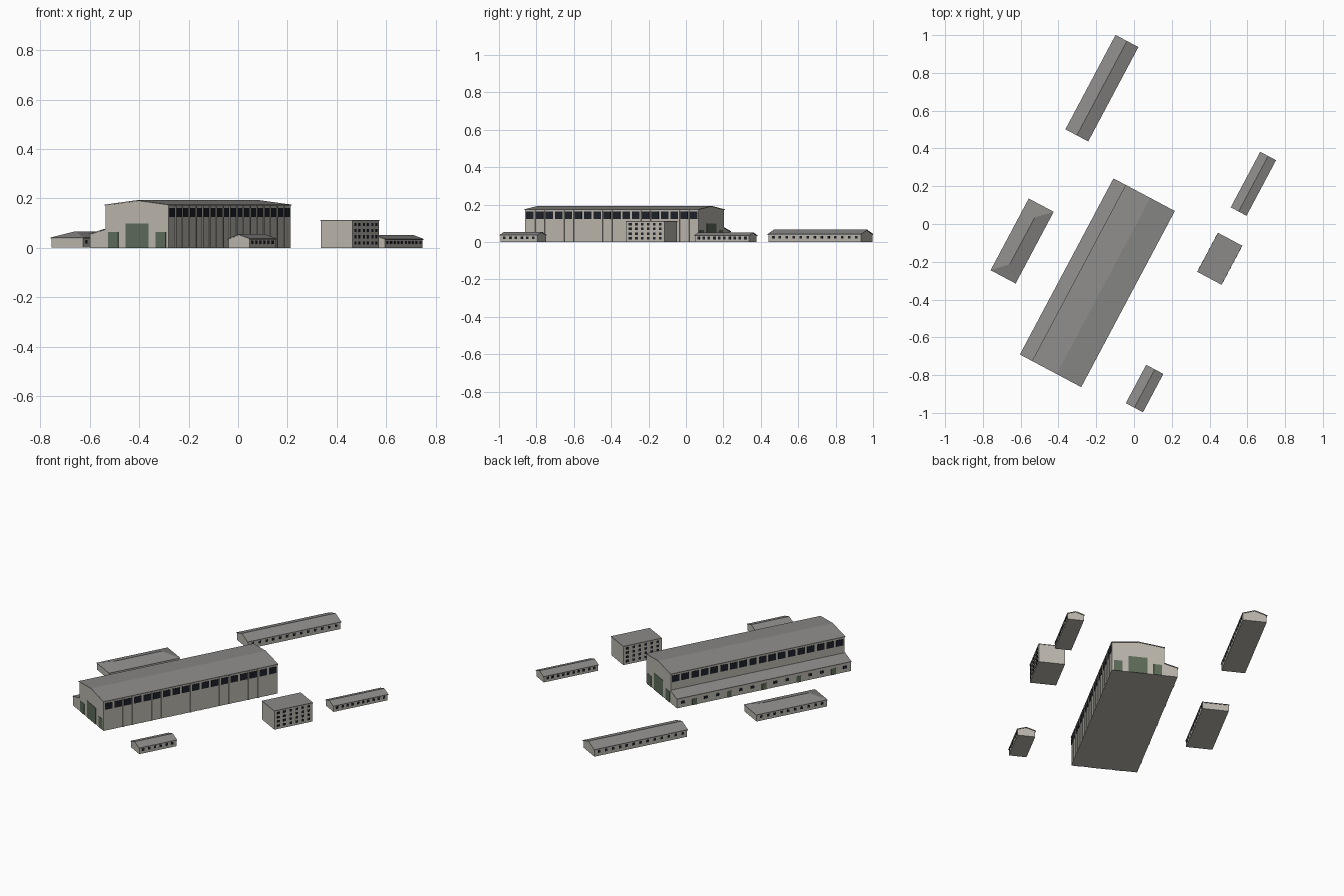
import bpy, bmesh, math

cube = bpy.data.objects.get("Cube")
if cube:
    bpy.data.objects.remove(cube, do_unlink=True)

TURN = math.radians(-28)   # the whole site shares one heading


def material(name, rgb):
    m = bpy.data.materials.new(name)
    m.use_nodes = True
    m.diffuse_color = (*rgb, 1)
    bsdf = m.node_tree.nodes["Principled BSDF"]
    bsdf.inputs["Base Color"].default_value = (*rgb, 1)
    bsdf.inputs["Roughness"].default_value = 0.9
    return m


WALL = material("warm_grey_wall", (0.50, 0.475, 0.42))
ROOF = material("grey_roof", (0.26, 0.255, 0.245))
GLASS = material("dark_glass", (0.013, 0.015, 0.022))
DOOR = material("green_door", (0.11, 0.15, 0.10))


def finish(bm, name, mat, centre):
    bmesh.ops.recalc_face_normals(bm, faces=bm.faces)
    mesh = bpy.data.meshes.new(name)
    bm.to_mesh(mesh)
    bm.free()
    mesh.materials.append(mat)
    ob = bpy.data.objects.new(name, mesh)
    ob.location = (*centre, 0)
    ob.rotation_euler.z = TURN
    bpy.context.collection.objects.link(ob)
    return ob


def prism(name, profile, length, mat, centre):
    """Cross-section in (x, z) run along the building's length."""
    bm = bmesh.new()
    face = bm.faces.new([bm.verts.new((x, -length / 2, z)) for x, z in profile])
    out = bmesh.ops.extrude_face_region(bm, geom=[face])["geom"]
    verts = [g for g in out if isinstance(g, bmesh.types.BMVert)]
    bmesh.ops.translate(bm, verts=verts, vec=(0, length, 0))
    return finish(bm, name, mat, centre)


def plates(name, boxes, mat, centre):
    """Many boxes, each (x, y, z, sx, sy, sz), in one mesh."""
    bm = bmesh.new()
    for x, y, z, sx, sy, sz in boxes:
        vs = bmesh.ops.create_cube(bm, size=1)["verts"]
        bmesh.ops.scale(bm, verts=vs, vec=(sx, sy, sz))
        bmesh.ops.translate(bm, verts=vs, vec=(x, y, z))
    return finish(bm, name, mat, centre)


def spread(n, length):
    return [((i + 0.5) / n - 0.5) * length for i in range(n)]


def gable_wall(x0, x1, eave, ridge):
    return [(x0, 0), (x1, 0), (x1, eave), ((x0 + x1) / 2, ridge), (x0, eave)]


def gable_roof(x0, x1, eave, ridge, t=0.004):
    mid = (x0 + x1) / 2
    return [(x0, eave - t), (mid, ridge - t), (x1, eave - t),
            (x1, eave), (mid, ridge), (x0, eave)]


def side_windows(name, half, length, count, rows, size, centre):
    boxes = [(s * half, y, z, 0.004, *size)
             for s in (-1, 1) for y in spread(count, length) for z in rows]
    plates(name, boxes, GLASS, centre)


# Small gabled barracks
def barrack(name, centre, width, length, eave, ridge, count):
    h, lip = width / 2, 0.003
    prism(name + "_walls", gable_wall(lip - h, h - lip, eave - 0.002, ridge - 0.003),
          length - 2 * lip, WALL, centre)
    prism(name + "_roof", gable_roof(-h, h, eave, ridge), length, ROOF, centre)
    side_windows(name + "_windows", h - lip, length - 0.02, count, [eave * 0.6],
                 (0.014, 0.014), centre)


barrack("long_barrack", (-0.17, 0.719), 0.137, 0.566, 0.043, 0.066, 13)
barrack("narrow_barrack", (0.632, 0.213), 0.095, 0.333, 0.036, 0.052, 10)
barrack("short_barrack", (0.056, -0.871), 0.103, 0.23, 0.038, 0.055, 6)

# Hip-roofed barrack
HIP = (-0.592, -0.09)
hw, hl, eave, ridge = 0.075, 0.215, 0.042, 0.067
plates("hip_barrack_walls",
       [(0, 0, eave / 2, 2 * hw - 0.006, 2 * hl - 0.006, eave - 0.002)], WALL, HIP)
bm = bmesh.new()
for sy in (-1, 1):
    bm.verts.new((0, sy * (hl - hw), ridge))
    for sx in (-1, 1):
        for z in (eave - 0.004, eave):
            bm.verts.new((sx * hw, sy * hl, z))
bmesh.ops.convex_hull(bm, input=bm.verts)
finish(bm, "hip_barrack_roof", ROOF, HIP)
side_windows("hip_barrack_windows", hw - 0.003, 2 * hl - 0.02, 10, [0.025],
             (0.014, 0.014), HIP)

# Flat-roofed four-storey block
BLOCK = (0.454, -0.184)
plates("block_walls", [(0, 0, 0.054, 0.144, 0.232, 0.108)], WALL, BLOCK)
plates("block_roof", [(0, 0, 0.11, 0.146, 0.234, 0.004)], ROOF, BLOCK)
side_windows("block_windows", 0.072, 0.22, 6, [0.02 + 0.025 * i for i in range(4)],
             (0.015, 0.013), BLOCK)

# Great hall
HALL = (-0.194, -0.311)
LEN = 1.05
LEFT, RIGHT, MID = -0.108, 0.181, 0.0365
prism("hall_walls", gable_wall(LEFT, RIGHT, 0.172, 0.189), LEN, WALL, HALL)
prism("hall_roof", gable_roof(LEFT - 0.003, RIGHT + 0.003, 0.175, 0.193),
      LEN + 0.006, ROOF, HALL)

# Low side aisle
AISLE = -0.181
prism("aisle_walls", [(AISLE, 0), (LEFT, 0), (LEFT, 0.075), (AISLE, 0.055)],
      LEN, WALL, HALL)
prism("aisle_roof", [(AISLE - 0.003, 0.053), (LEFT, 0.074), (LEFT, 0.078),
                     (AISLE - 0.003, 0.057)], LEN + 0.006, ROOF, HALL)

# Clerestory windows and pilasters on the hall sides
BAYS = 18
plates("hall_windows", [(x, y, 0.143, 0.004, 0.044, 0.038)
                        for x in (LEFT, RIGHT) for y in spread(BAYS, LEN)], GLASS, HALL)
step = LEN / BAYS
plates("hall_pilasters", [(RIGHT, y, 0.085, 0.006, 0.006, 0.17)
                          for y in spread(BAYS - 1, LEN - step)], WALL, HALL)

# Hangar doors on both gable ends
doors = []
for y in (-LEN / 2, LEN / 2):
    doors.append((MID, y, 0.049, 0.105, 0.004, 0.098))
    doors += [(MID + s * 0.109, y, 0.032, 0.046, 0.004, 0.064) for s in (-1, 1)]
plates("hall_doors", doors, DOOR, HALL)

# Aisle doors and windows in a repeating rhythm
slots = spread(15, LEN)
plates("aisle_doors", [(AISLE, y, 0.018, 0.004, 0.028, 0.036)
                       for y in slots[1::3]], DOOR, HALL)
plates("aisle_windows", [(AISLE, y, 0.03, 0.004, 0.022, 0.016)
                         for i, y in enumerate(slots) if i % 3 != 1], GLASS, HALL)
